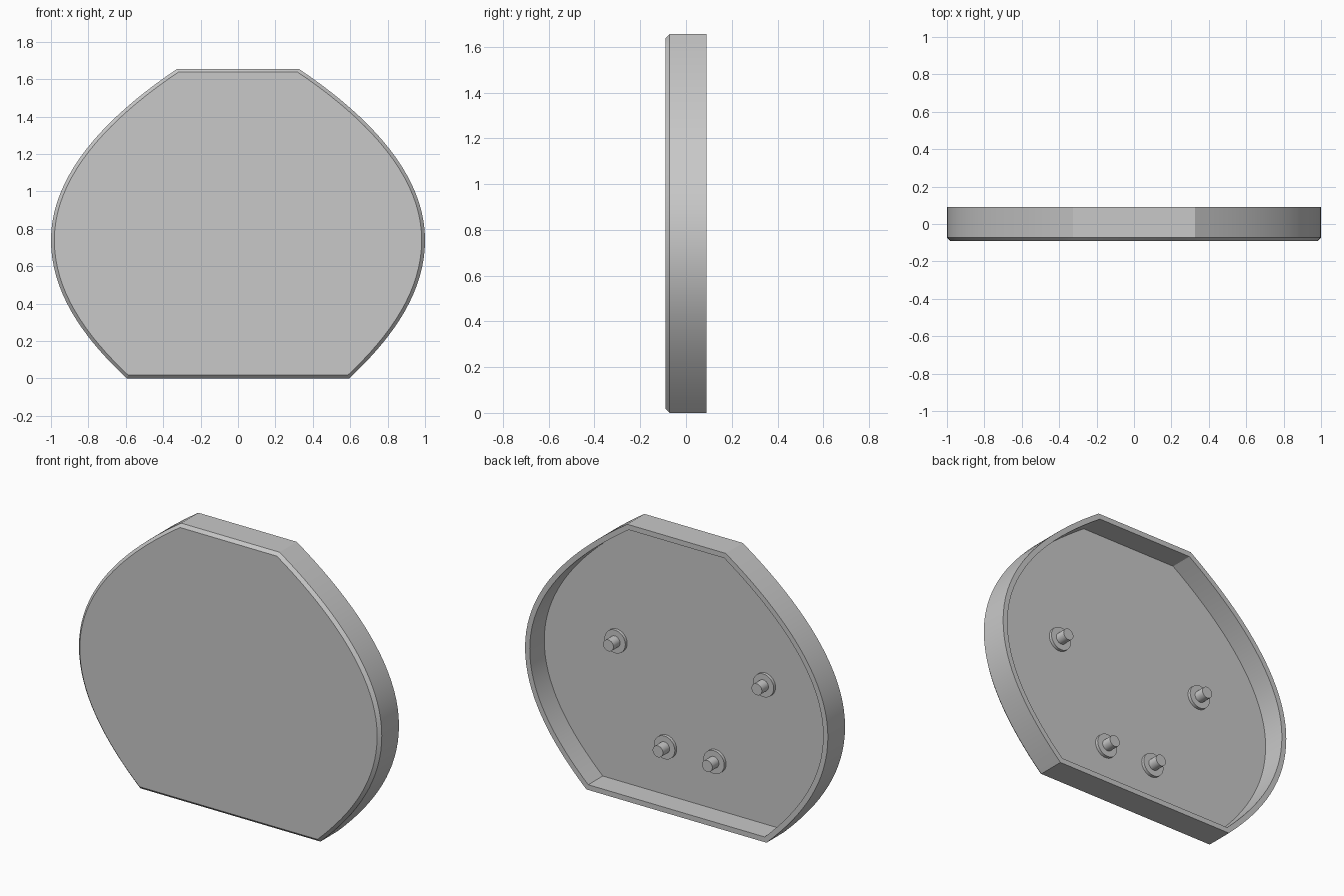
import bpy, bmesh, math
from mathutils import Vector
from mathutils.geometry import interpolate_bezier

cube = bpy.data.objects.get("Cube")
if cube:
    bpy.data.objects.remove(cube, do_unlink=True)

grey = bpy.data.materials.new("plain grey")
grey.use_nodes = True
colour = (0.58, 0.58, 0.58, 1)
grey.diffuse_color = colour
grey.node_tree.nodes["Principled BSDF"].inputs["Base Color"].default_value = colour


def finish(bm, name):
    """Turn a bmesh into a smooth-shaded object with sharp edges kept."""
    bmesh.ops.recalc_face_normals(bm, faces=bm.faces)
    mesh = bpy.data.meshes.new(name)
    bm.to_mesh(mesh)
    bm.free()
    mesh.materials.append(grey)
    obj = bpy.data.objects.new(name, mesh)
    bpy.context.collection.objects.link(obj)
    bpy.ops.object.select_all(action='DESELECT')
    obj.select_set(True)
    bpy.context.view_layer.objects.active = obj
    bpy.ops.object.shade_smooth_by_angle(angle=math.radians(25))
    return obj


def inset(points, d):
    """Move a counter-clockwise outline inwards by d with mitred corners."""
    result = []
    for i, p in enumerate(points):
        a = (p - points[i - 1]).normalized()
        b = (points[(i + 1) % len(points)] - p).normalized()
        na, nb = Vector((-a.y, a.x)), Vector((-b.y, b.x))
        result.append(p + (na + nb) * d / (1 + na.dot(nb)))
    return result


# Outline: flat base and top joined by bulging sides
lower = [Vector(p) for p in ((0.595, 0), (0.84, 0.23), (1, 0.47), (1, 0.74))]
upper = [Vector(p) for p in ((1, 0.74), (1, 1.08), (0.72, 1.39), (0.325, 1.655))]
side = interpolate_bezier(*lower, 17)[:-1] + interpolate_bezier(*upper, 21)
side = [Vector(p[:2]) for p in side]
outline = side + [Vector((-p.x, p.y)) for p in reversed(side)]

# Hollow shell: chamfered front, outer wall, back rim, inner wall, floor
FLOOR = -0.047
bm = bmesh.new()
rings = []
for d, y in ((0.018, -0.09), (0, -0.072), (0, 0.09), (0.031, 0.09), (0.031, FLOOR)):
    rings.append([bm.verts.new((p.x, y, p.y)) for p in inset(outline, d)])
for r, s in zip(rings, rings[1:]):
    for i in range(len(r)):
        bm.faces.new((r[i - 1], r[i], s[i], s[i - 1]))
bm.faces.new(rings[0])
bm.faces.new(rings[-1])
finish(bm, "shell")


def stud(name, x, z):
    """Round flange with a short pin, standing on the floor of the shell."""
    bm = bmesh.new()
    n = 32
    rings = []
    for r, y in ((0.069, FLOOR - 0.005), (0.069, FLOOR + 0.018),
                 (0.034, FLOOR + 0.018), (0.034, FLOOR + 0.08)):
        rings.append([bm.verts.new((x + r * math.cos(math.tau * i / n), y,
                                    z + r * math.sin(math.tau * i / n)))
                      for i in range(n)])
    for r, s in zip(rings, rings[1:]):
        for i in range(n):
            bm.faces.new((r[i - 1], r[i], s[i], s[i - 1]))
    bm.faces.new(rings[0])
    bm.faces.new(rings[-1])
    finish(bm, name)


# Mounting studs, mirrored left and right
for label, sign in (("left", 1), ("right", -1)):
    stud("upper_stud_" + label, sign * 0.49, 0.865)
    stud("lower_stud_" + label, sign * 0.163, 0.32)
